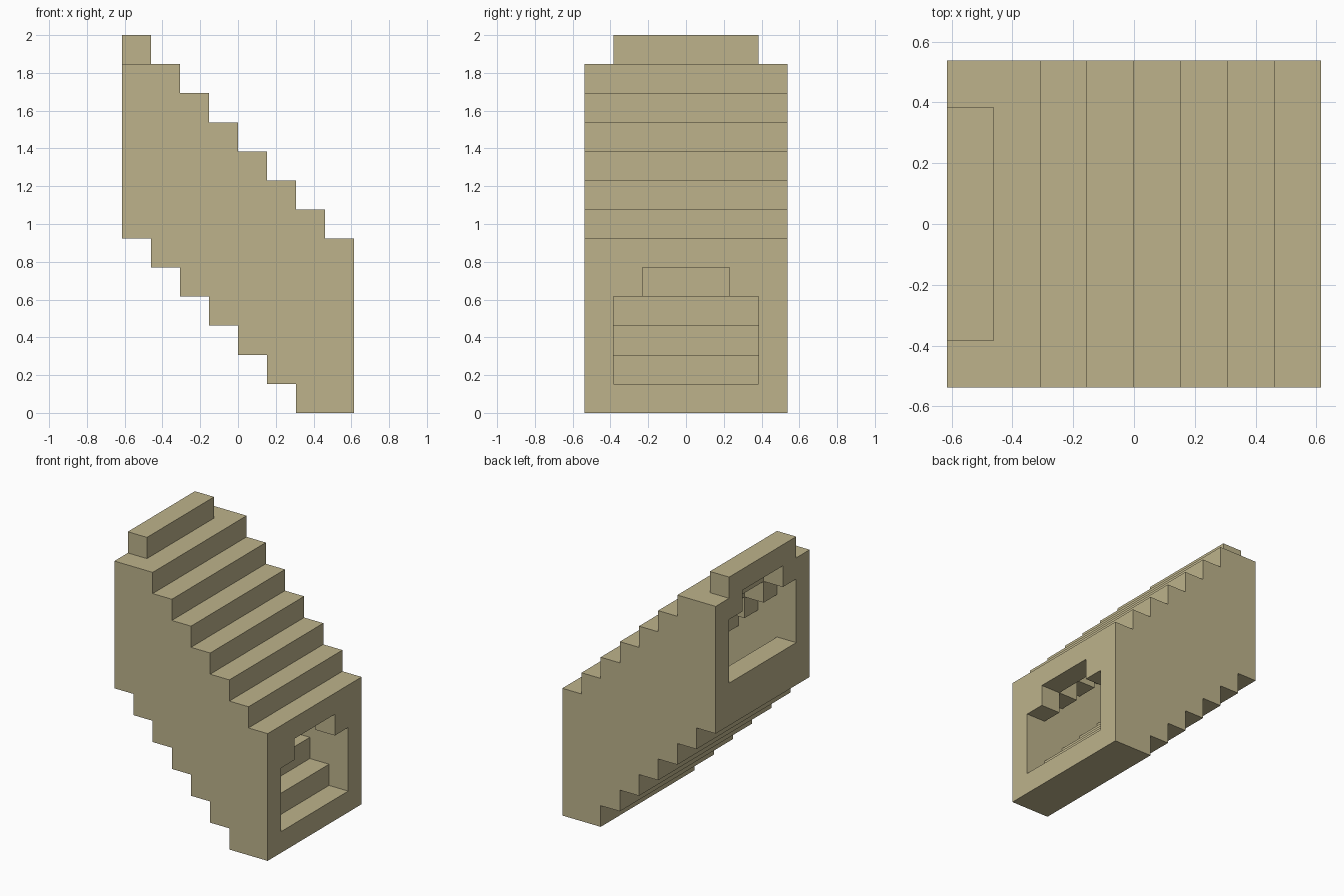
import bpy
import bmesh
from mathutils import Vector

cube = bpy.data.objects.get("Cube")
if cube:
    bpy.data.objects.remove(cube, do_unlink=True)

# Block grid: 8 long, 7 wide, 13 high
NX, NY, NZ = 8, 7, 13
UNIT = 2 / NZ

tan = bpy.data.materials.new("tan")
tan.use_nodes = True
colour = (0.51, 0.45, 0.26, 1)
tan.diffuse_color = colour
tan.node_tree.nodes["Principled BSDF"].inputs["Base Color"].default_value = colour


def is_solid(x, y, z):
    """Sloping stair block with an arched tunnel through it."""
    if not (0 <= x < NX and 0 <= y < NY and 0 <= z < NZ):
        return False
    side = abs(y - NY // 2)          # distance from the centre line
    level = z + x                    # height measured along the slope
    # Outer stairs; the topmost step is narrower than the body
    if level < 6 or level > 12 or (z == NZ - 1 and side > 2):
        return False
    # Tunnel: wide lower part, narrow crown
    wide = side <= 2 and 8 <= level <= 10
    crown = side <= 1 and level == 11
    return not (wide or crown)


def add_face(bm, cell, axis, sign):
    """Add one outward square on the given side of a grid cell."""
    centre = Vector(cell) + Vector((0.5, 0.5, 0.5))
    normal, u, v = Vector(), Vector(), Vector()
    normal[axis] = sign / 2
    u[(axis + 1) % 3] = 0.5
    v[(axis + 2) % 3] = sign / 2
    origin = Vector((NX / 2, NY / 2, 0))
    corners = [(-u - v), (u - v), (u + v), (v - u)]
    bm.faces.new([bm.verts.new((centre + normal + c - origin) * UNIT)
                  for c in corners])


# Keep only the exposed squares of the solid cells
bm = bmesh.new()
cells = [(x, y, z) for x in range(NX) for y in range(NY) for z in range(NZ)]
for cell in cells:
    if not is_solid(*cell):
        continue
    for axis in range(3):
        for sign in (-1, 1):
            neighbour = list(cell)
            neighbour[axis] += sign
            if not is_solid(*neighbour):
                add_face(bm, cell, axis, sign)
bmesh.ops.remove_doubles(bm, verts=bm.verts, dist=UNIT / 100)

mesh = bpy.data.meshes.new("stair_tunnel")
bm.to_mesh(mesh)
bm.free()
mesh.materials.append(tan)
stair_tunnel = bpy.data.objects.new("stair_tunnel", mesh)
bpy.context.collection.objects.link(stair_tunnel)
